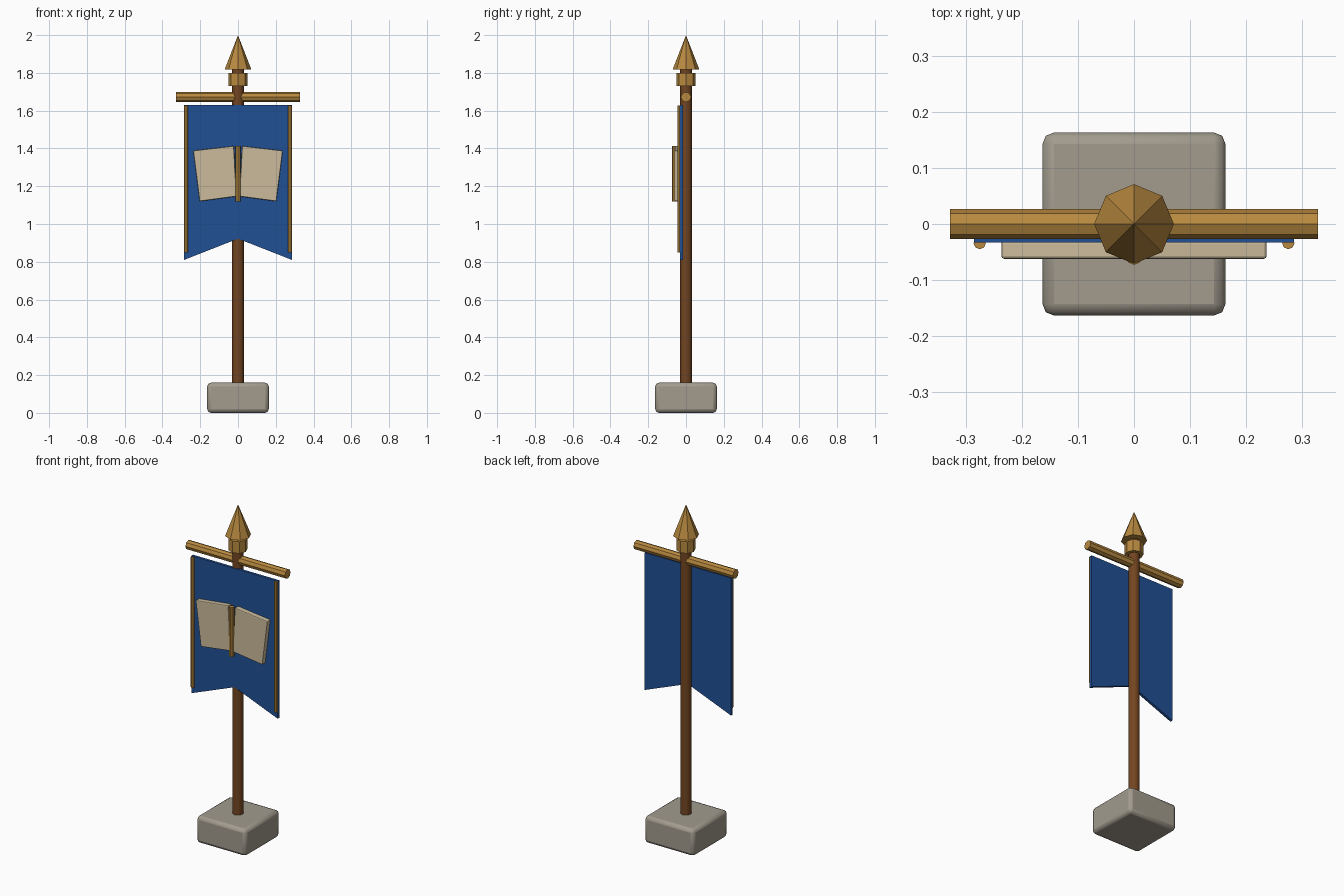
import bpy, bmesh, math
from mathutils import Vector

if "Cube" in bpy.data.objects:
    bpy.data.objects.remove(bpy.data.objects["Cube"])


def material(name, rgb):
    m = bpy.data.materials.new(name)
    m.diffuse_color = (*rgb, 1)
    m.use_nodes = True
    m.node_tree.nodes["Principled BSDF"].inputs["Base Color"].default_value = m.diffuse_color
    return m


STONE = material("stone grey", (0.36, 0.33, 0.27))
WOOD = material("dark wood", (0.17, 0.06, 0.015))
GOLD = material("gold", (0.48, 0.25, 0.05))
BLUE = material("banner blue", (0.015, 0.08, 0.30))
PAPER = material("parchment", (0.60, 0.50, 0.33))


def finish(ob, name, mat, bevel=0, segments=2):
    ob.name = name
    ob.data.materials.append(mat)
    if bevel:
        b = ob.modifiers.new("bevel", 'BEVEL')
        b.width, b.segments = bevel, segments
    return ob


def rod(name, mat, a, b, r1, r2=None, sides=8, smooth=False):
    """Cylinder or cone from point a to point b."""
    a, b = Vector(a), Vector(b)
    d = b - a
    bpy.ops.mesh.primitive_cone_add(
        vertices=sides, radius1=r1, radius2=r1 if r2 is None else r2,
        depth=d.length, location=(a + b) / 2,
        rotation=d.to_track_quat('Z', 'Y').to_euler())
    ob = bpy.context.object
    if smooth:
        bpy.ops.object.shade_smooth_by_angle(angle=math.radians(40))
    return finish(ob, name, mat)


def plate(name, mat, outline, y_front, y_back, bevel=0):
    """Extrude an x-z outline along y."""
    bm = bmesh.new()
    f = bm.faces.new([bm.verts.new((x, y_front, z)) for x, z in outline])
    ext = bmesh.ops.extrude_face_region(bm, geom=[f])
    vs = [v for v in ext["geom"] if isinstance(v, bmesh.types.BMVert)]
    bmesh.ops.translate(bm, verts=vs, vec=(0, y_back - y_front, 0))
    bmesh.ops.recalc_face_normals(bm, faces=bm.faces)
    me = bpy.data.meshes.new(name)
    bm.to_mesh(me)
    bm.free()
    ob = bpy.data.objects.new(name, me)
    bpy.context.collection.objects.link(ob)
    return finish(ob, name, mat, bevel)


# Stone foot
bpy.ops.mesh.primitive_cube_add(size=1, location=(0, 0, 0.08))
foot = bpy.context.object
foot.scale = (0.326, 0.326, 0.16)
bpy.ops.object.transform_apply(location=False, rotation=False, scale=True)
finish(foot, "foot", STONE, 0.02)
bpy.ops.object.shade_smooth_by_angle(angle=math.radians(40))

# Pole, crossbar and spear-shaped finial
rod("pole", WOOD, (0, 0, 0.14), (0, 0, 1.83), 0.031, sides=12, smooth=True)
rod("crossbar", GOLD, (-0.328, 0, 1.672), (0.328, 0, 1.672), 0.027)
rod("finial_collar", GOLD, (0, 0, 1.73), (0, 0, 1.80), 0.051)
rod("finial_tip", GOLD, (0, 0, 1.817), (0, 0, 2.0), 0.071, 0)

# Swallow-tailed cloth
plate("banner_cloth", BLUE,
      [(-0.285, 1.63), (-0.285, 0.81), (0, 0.922), (0.285, 0.81), (0.285, 1.63)],
      -0.033, -0.017)

# Side trims and open book emblem
for s, side in ((-1, "left"), (1, "right")):
    rod(side + "_trim", GOLD, (s * 0.275, -0.034, 0.85), (s * 0.275, -0.034, 1.627), 0.011)
    plate(side + "_page", PAPER,
          [(s * 0.022, 1.413), (s * 0.237, 1.388), (s * 0.203, 1.12), (s * 0.008, 1.146)],
          -0.062, -0.03, 0.005)
rod("book_spine", GOLD, (0, -0.059, 1.118), (0, -0.059, 1.413), 0.014)
